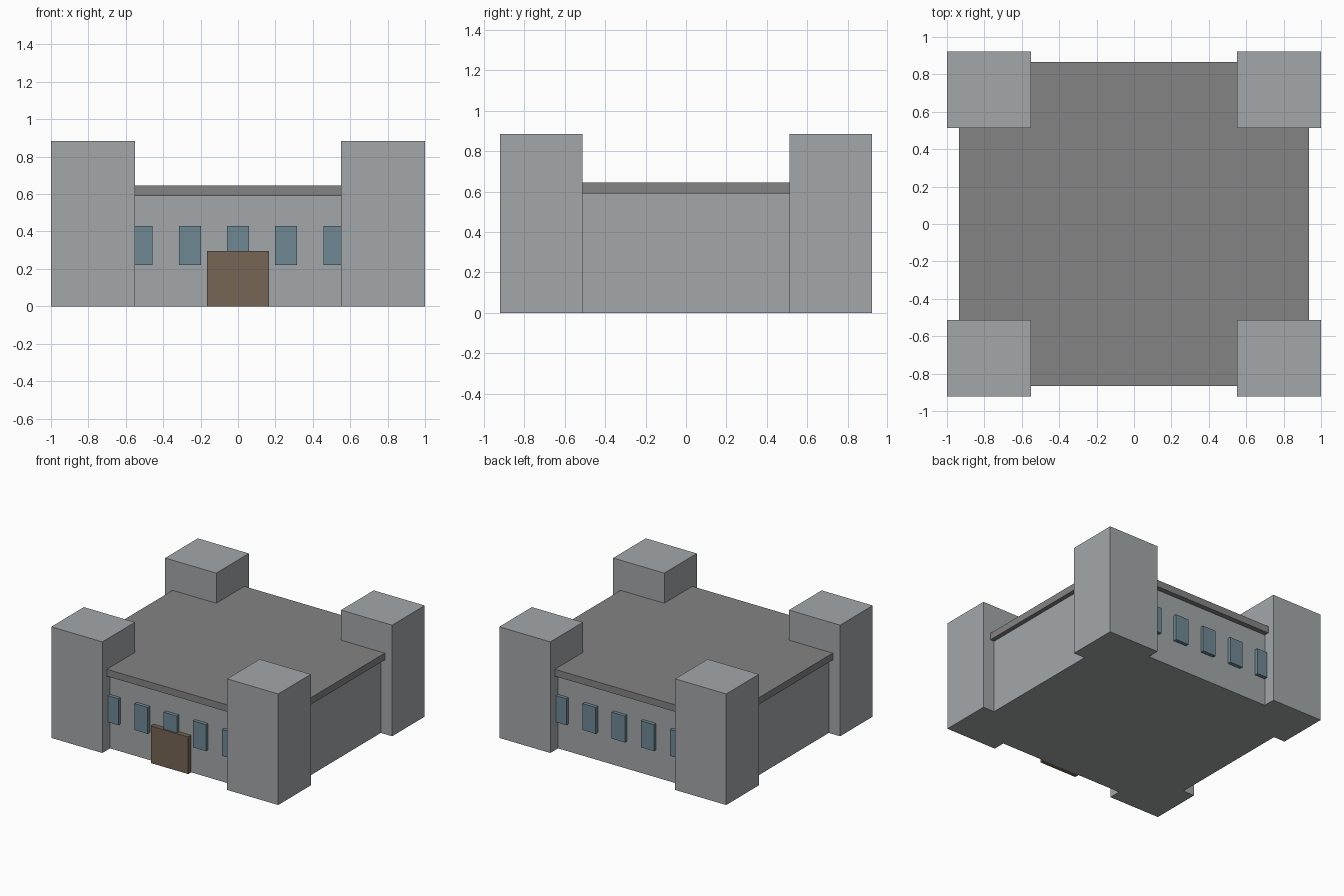
import bpy

# Remove the default cube
cube = bpy.data.objects.get("Cube")
if cube:
    bpy.data.objects.remove(cube, do_unlink=True)


def material(name, rgb):
    mat = bpy.data.materials.new(name)
    mat.use_nodes = True
    color = (*rgb, 1.0)
    mat.diffuse_color = color
    mat.node_tree.nodes["Principled BSDF"].inputs["Base Color"].default_value = color
    return mat


stone = material("light grey stone", (0.37, 0.39, 0.40))
slate = material("dark grey roof", (0.23, 0.23, 0.23))
wood = material("brown wood", (0.18, 0.13, 0.09))
glass = material("blue grey glass", (0.16, 0.25, 0.30))


def box(name, low, high, mat):
    """Box between two opposite corners."""
    bpy.ops.mesh.primitive_cube_add(size=1)
    obj = bpy.context.object
    obj.name = name
    obj.location = [(a + b) / 2 for a, b in zip(low, high)]
    obj.scale = [b - a for a, b in zip(low, high)]
    bpy.ops.object.transform_apply(location=True, rotation=False, scale=True)
    obj.data.materials.append(mat)
    return obj


WALL_X, WALL_Y = 0.90, 0.825
ROOF_X, ROOF_Y = 0.935, 0.865
EAVES, ROOF_TOP = 0.59, 0.645

# Main hall and overhanging flat roof
box("main_hall", (-WALL_X, -WALL_Y, 0), (WALL_X, WALL_Y, EAVES), stone)
box("roof_slab", (-ROOF_X, -ROOF_Y, EAVES), (ROOF_X, ROOF_Y, ROOF_TOP), slate)

# Corner towers
for sy, end in ((-1, "front"), (1, "back")):
    for sx, side in ((-1, "right"), (1, "left")):
        xs = sorted((sx * 0.55, sx * 1.0))
        ys = sorted((sy * 0.512, sy * 0.922))
        box(f"{end}_{side}_tower", (xs[0], ys[0], 0), (xs[1], ys[1], 0.885), stone)

# Rows of windows on the front and back walls
for sy, end in ((-1, "front"), (1, "back")):
    ys = sorted((sy * (WALL_Y - 0.02), sy * 0.853))
    for i in range(5):
        x = (i - 2) * 0.257
        box(f"{end}_window_{i + 1}", (x - 0.058, ys[0], 0.22),
            (x + 0.058, ys[1], 0.43), glass)

# Front door
box("front_door", (-0.165, -0.862, 0), (0.165, -WALL_Y + 0.02, 0.296), wood)
